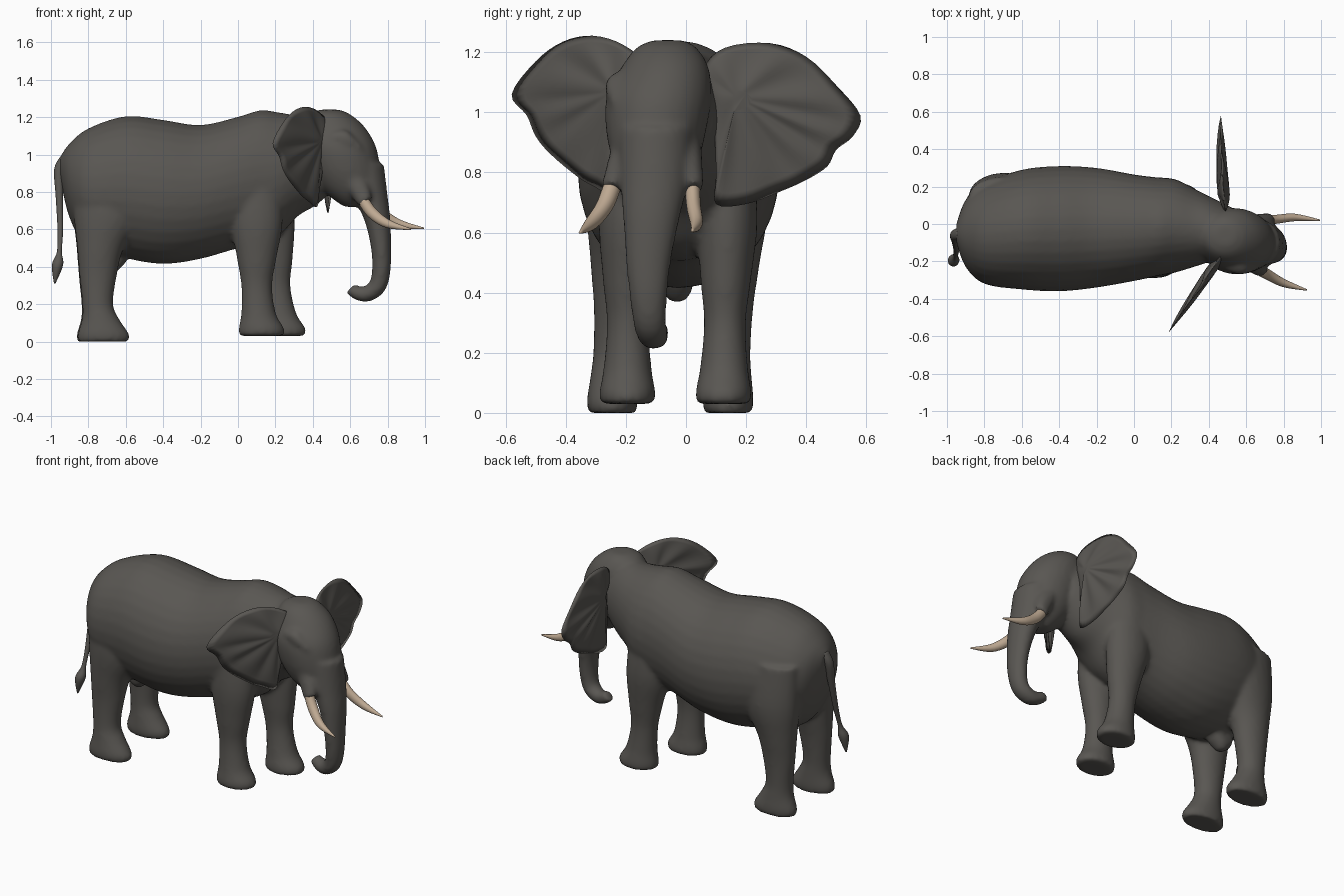
import bpy, bmesh, math
from mathutils import Vector

if "Cube" in bpy.data.objects:
    bpy.data.objects.remove(bpy.data.objects["Cube"])


def material(name, color):
    m = bpy.data.materials.new(name)
    m.use_nodes = True
    m.diffuse_color = color
    m.node_tree.nodes["Principled BSDF"].inputs["Base Color"].default_value = color
    return m


skin = material("grey skin", (0.1, 0.094, 0.085, 1))
ivory = material("ivory", (0.52, 0.4, 0.29, 1))


def spline(points, steps=5, closed=False):
    """Catmull-Rom curve through tuples of any length."""
    n = len(points)
    pick = lambda i: Vector(points[i % n] if closed else points[min(max(i, 0), n - 1)])
    out = []
    for i in range(n if closed else n - 1):
        a, b, c, d = (pick(i + k) for k in (-1, 0, 1, 2))
        for s in range(steps):
            t = s / steps
            out.append(0.5 * (2 * b + (c - a) * t + (2 * a - 5 * b + 4 * c - d) * t * t
                              + (3 * b - a - 3 * c + d) * t ** 3))
    return out if closed else out + [pick(n - 1)]


def loft(bm, stations, sides=24):
    """Tube through (x, y, z, radius in xz, radius in y, tilt in degrees)."""
    rings = []
    for x, y, z, r, ry, tilt in spline(stations):
        a = math.radians(tilt)
        ring = []
        for k in range(sides):
            t = math.tau * k / sides
            u, v = math.cos(t) * r, math.sin(t) * ry
            ring.append(bm.verts.new((x + u * math.cos(a), y + v, z + u * math.sin(a))))
        rings.append(ring)
    for p, q in zip(rings, rings[1:]):
        for k in range(sides):
            j = (k + 1) % sides
            bm.faces.new((p[k], p[j], q[j], q[k]))
    bm.faces.new(rings[0])
    bm.faces.new(rings[-1])


def finish(name, bm, mat):
    bmesh.ops.recalc_face_normals(bm, faces=bm.faces)
    for f in bm.faces:
        f.smooth = True
    me = bpy.data.meshes.new(name)
    bm.to_mesh(me)
    bm.free()
    me.materials.append(mat)
    ob = bpy.data.objects.new(name, me)
    bpy.context.scene.collection.objects.link(ob)
    return ob


def tube(name, stations, mat):
    bm = bmesh.new()
    loft(bm, stations)
    return finish(name, bm, mat)


# Torso and neck
body = bmesh.new()
torso = [(-.95, -.05, .93, .06, .05), (-.9, -.05, .86, .2, .18), (-.8, -.05, .82, .32, .27),
         (-.6, -.03, .825, .38, .32), (-.4, -.025, .8, .385, .335), (-.2, -.02, .8, .358, .32),
         (0, -.02, .85, .352, .285), (.12, -.015, .875, .362, .265), (.22, -.01, .895, .33, .25),
         (.32, -.02, .94, .27, .21), (.42, -.03, .97, .24, .17), (.52, -.05, 1, .18, .14)]
loft(body, [s + (90,) for s in torso], 32)

# Head, from crown to jaw
head = [(.49, -.06, 1.24, .05, .05), (.49, -.065, 1.215, .11, .1), (.51, -.07, 1.15, .165, .145),
        (.54, -.09, 1.05, .195, .175), (.57, -.1, .93, .19, .165), (.6, -.1, .83, .165, .14),
        (.61, -.1, .76, .1, .1), (.61, -.1, .72, .04, .05)]
loft(body, [s + (0,) for s in head], 28)

# Trunk with curled tip
loft(body, [(.65, -.1, .95, .13, .13, 0), (.705, -.105, .78, .095, .115, 0),
            (.745, -.115, .65, .07, .095, 0), (.765, -.125, .5, .054, .075, 0),
            (.766, -.125, .38, .05, .062, 0), (.745, -.12, .295, .047, .055, -30),
            (.69, -.11, .256, .044, .05, -80), (.64, -.1, .26, .038, .042, -115),
            (.6, -.09, .285, .034, .036, -135)])

# Tusk sockets and brows
for x, y, tip in ((.58, -.18, -.245), (.62, -.01, .02)):
    loft(body, [(x, y, .92, .06, .06, 20), (x + .06, (y + tip) / 2, .83, .058, .05, 25),
                (x + .1, tip, .745, .042, .04, 30)])
for y in (-.225, .03):
    loft(body, [(.5, y, 1.09, .03, .03, 90), (.58, y, 1.08, .05, .045, 90),
                (.66, y, 1.03, .02, .02, 90)])


# Legs: (height, x, radius x, radius y, blend from foot line to hip line)
hind = [(0, -.72, .135, .08, 0), (.04, -.72, .138, .085, 0), (.12, -.735, .1, .078, .1),
        (.2, -.75, .083, .073, .2), (.35, -.748, .1, .08, .4), (.5, -.735, .125, .1, .6),
        (.7, -.69, .19, .125, .9), (.95, -.68, .2, .1, 1)]
fore = [(.03, .125, .12, .09, 0), (.07, .125, .122, .093, 0), (.15, .11, .093, .08, .1),
        (.3, .1, .083, .07, .3), (.45, .1, .107, .085, .5), (.65, .1, .14, .1, .9),
        (.9, .09, .13, .08, 1)]


def leg(profile, shift, foot, hip):
    loft(body, [(x + shift * (1 - t * .5), foot + (hip - foot) * t, z, rx, ry, 0)
                for z, x, rx, ry, t in profile])


leg(hind, 0, -.245, -.2)
leg(hind, -.005, .14, .15)
leg(fore, 0, -.195, -.19)
leg(fore, .115, .125, .14)

# Belly sheath
loft(body, [(-.6, -.03, .48, .06, .06, 90), (-.67, -.03, .435, .072, .055, 90),
            (-.74, -.03, .45, .04, .04, 90)])

# Fuse the body into one skin
body_ob = finish("body", body, skin)
remesh = body_ob.modifiers.new("fuse", 'REMESH')
remesh.mode = 'VOXEL'
remesh.voxel_size = .013
remesh.use_smooth_shade = True
relax = body_ob.modifiers.new("relax", 'SMOOTH')
relax.factor = .5
relax.iterations = 8


# Ears: fans from a thick root to a thin, uneven rim
def ear(name, outline, root, x_at):
    bm = bmesh.new()
    rim = spline(outline, 4, True)
    levels = 8
    layers = {}
    for side in (-1, 1):
        for i in range(1, levels + 1):
            s = i / levels
            row = []
            for k, p in enumerate(rim):
                if i == levels and side == 1:
                    row.append(layers[-1, i][k])
                    continue
                y, z = Vector(root).lerp(p, s)
                wave = .012 * s * math.sin(k * .8) * math.sin(math.pi * s)
                x = x_at(y) + wave + side * .036 * (1 - s) ** .8
                row.append(bm.verts.new((x, y, z)))
            layers[side, i] = row
            if i == 1:
                bm.faces.new(row)
            else:
                prev = layers[side, i - 1]
                for k in range(len(row)):
                    j = (k + 1) % len(row)
                    bm.faces.new((prev[k], prev[j], row[j], row[k]))
    return finish(name, bm, skin)


ear("left_ear",
    [(.06, 1.14), (.13, 1.215), (.28, 1.23), (.4, 1.185), (.5, 1.09), (.58, .99), (.555, .92),
     (.5, .875), (.47, .82), (.4, .775), (.31, .735), (.2, .695), (.1, .695), (.1, .8), (.09, 1)],
    (.17, 1.05), lambda y: .485 - .1 * (y - .1) + .12 * (y - .1) ** 2)
ear("right_ear",
    [(-.15, 1.16), (-.21, 1.225), (-.31, 1.255), (-.41, 1.235), (-.5, 1.17), (-.58, 1.06),
     (-.53, .99), (-.5, .92), (-.45, .86), (-.36, .785), (-.3, .75), (-.23, .72), (-.21, .82),
     (-.18, 1)],
    (-.24, 1.07), lambda y: .43 + .68 * (y + .22))

# Tusks
tube("right_tusk", [(.66, -.24, .77, .03, .03, 40), (.715, -.27, .69, .03, .03, 45),
                    (.8, -.315, .63, .023, .023, 65), (.925, -.353, .6, .004, .004, 85)], ivory)
tube("left_tusk", [(.69, .02, .77, .03, .025, 40), (.76, .025, .69, .03, .024, 45),
                   (.86, .035, .63, .023, .02, 65), (.995, .02, .605, .004, .004, 85)], ivory)

# Tail with tuft
tube("tail", [(-.93, -.05, .99, .02, .03, 0), (-.955, -.06, .92, .028, .03, 0),
              (-.955, -.09, .78, .02, .022, 0), (-.95, -.14, .6, .015, .016, 0),
              (-.955, -.175, .48, .013, .014, 0), (-.965, -.195, .41, .03, .032, 0),
              (-.98, -.2, .31, .004, .004, 0)], skin)
